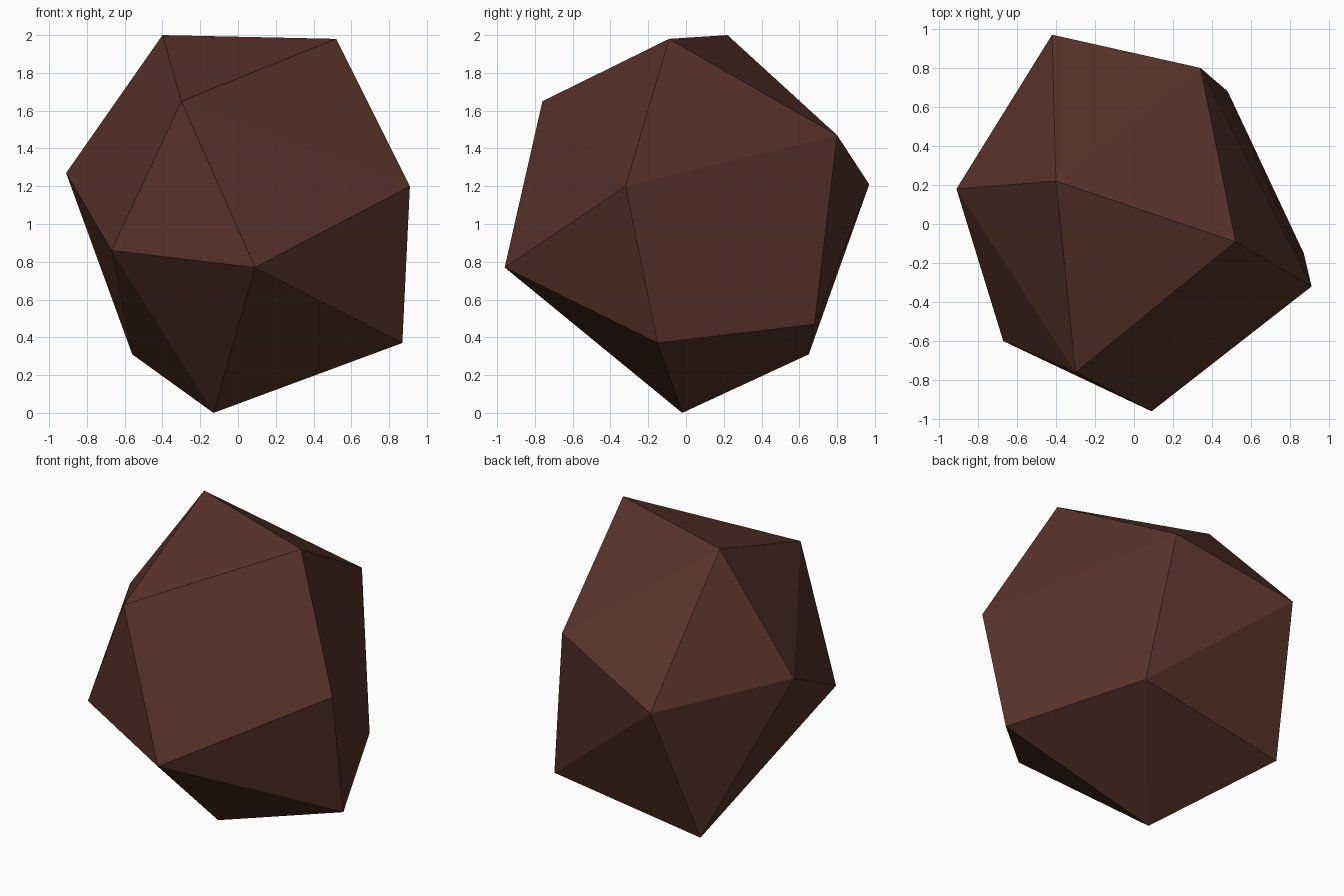
import bpy
import bmesh

default_cube = bpy.data.objects.get("Cube")
if default_cube:
    bpy.data.objects.remove(default_cube, do_unlink=True)


def flat_material(name, colour):
    material = bpy.data.materials.new(name)
    material.use_nodes = True
    material.diffuse_color = colour
    material.node_tree.nodes["Principled BSDF"].inputs["Base Color"].default_value = colour
    return material


def faceted_solid(name, corners, material):
    """Wrap a tight, flat-faced skin around a handful of corner points."""
    bm = bmesh.new()
    for corner in corners:
        bm.verts.new(corner)
    bmesh.ops.convex_hull(bm, input=bm.verts[:])
    bmesh.ops.recalc_face_normals(bm, faces=bm.faces[:])
    for face in bm.faces:
        face.smooth = False
    mesh = bpy.data.meshes.new(name)
    bm.to_mesh(mesh)
    bm.free()
    mesh.materials.append(material)
    solid = bpy.data.objects.new(name, mesh)
    bpy.context.collection.objects.link(solid)
    return solid


# Corners of the rock, from the crown down to the foot
crown = [(-0.40, 0.22, 2.0), (0.52, -0.09, 1.98), (-0.30, -0.76, 1.65)]
shoulder = [(0.34, 0.80, 1.47), (-0.91, 0.18, 1.27),
            (-0.42, 0.97, 1.21), (0.91, -0.32, 1.20)]
waist = [(-0.67, -0.60, 0.86), (0.09, -0.96, 0.77)]
base = [(0.48, 0.68, 0.47), (0.87, -0.15, 0.37), (-0.56, 0.65, 0.31)]
foot = [(-0.13, -0.02, 0.0)]

# Rock body
brown = flat_material("dark reddish brown", (0.095, 0.032, 0.022, 1.0))
faceted_solid("rock", crown + shoulder + waist + base + foot, brown)
